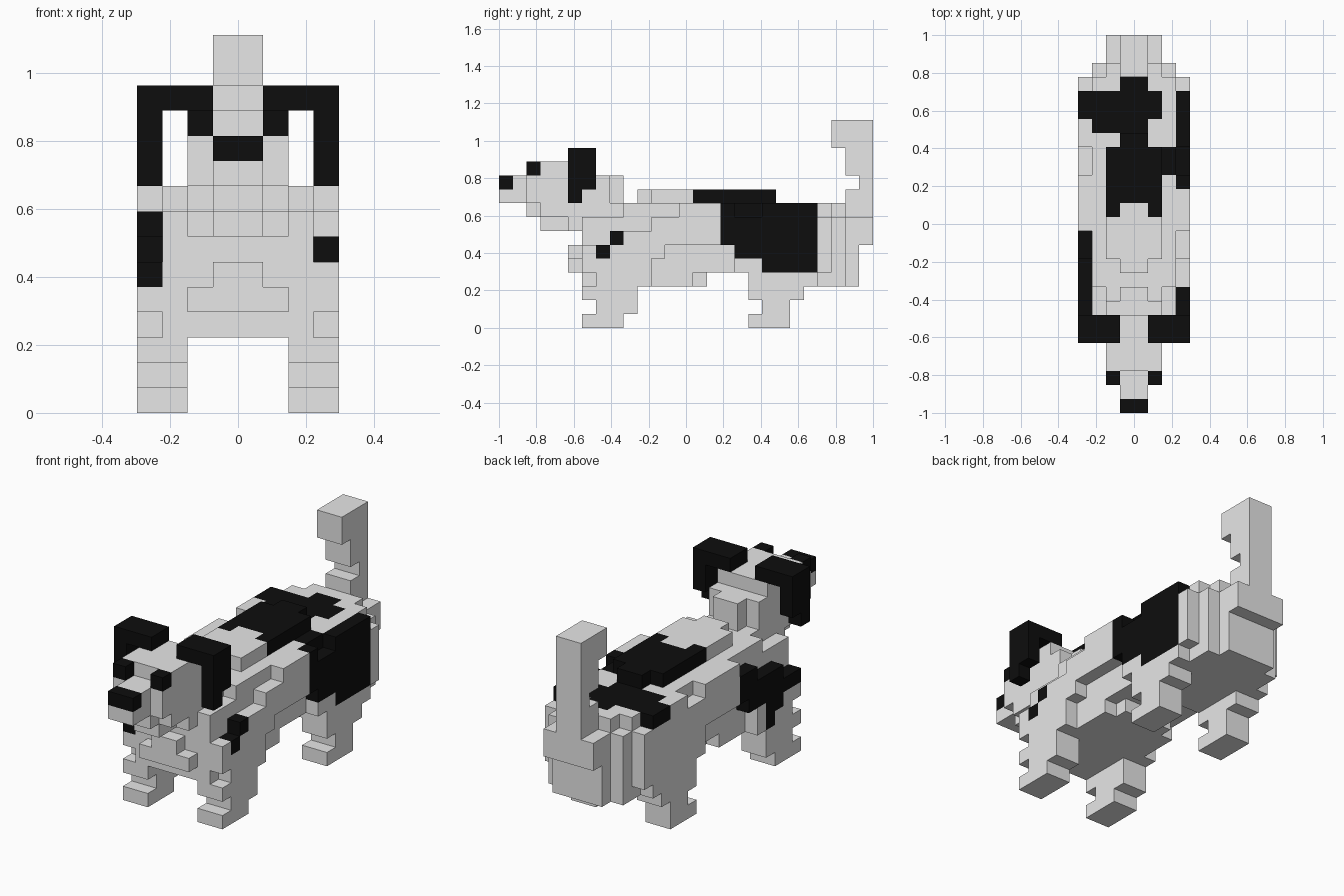
import bpy, bmesh

if "Cube" in bpy.data.objects:
    bpy.data.objects.remove(bpy.data.objects["Cube"])

U = 2 / 27            # one block; the dog is 27 blocks long


def material(name, rgb):
    m = bpy.data.materials.new(name)
    m.diffuse_color = (*rgb, 1)
    m.use_nodes = True
    m.node_tree.nodes["Principled BSDF"].inputs["Base Color"].default_value = m.diffuse_color
    return m


MATS = [material("white_fur", (0.8, 0.8, 0.8)), material("black_fur", (0.004, 0.004, 0.004))]
cells = {}            # (x, y, z) block -> part name
black = set()         # blocks that carry black fur


def block(x0, x1, y0, y1, z0, z1):
    return [(x, y, z) for x in range(x0, x1) for y in range(y0, y1) for z in range(z0, z1)]


def add(part, x0, x1, y0, y1, z0, z1):
    """Box of blocks from x0..x1 on the right, mirrored to the left."""
    for x, y, z in block(x0, x1, y0, y1, z0, z1):
        cells[x, y, z] = cells[-1 - x, y, z] = part


def paint(*box):
    black.update(block(*box))


def paint_both(x0, x1, *rest):
    paint(x0, x1, *rest)
    paint(-x1, -x0, *rest)


# Body core
for y0, y1, z0, z1 in [(6, 15, 3, 9), (15, 18, 4, 9), (18, 25, 3, 9), (25, 26, 3, 8), (26, 27, 6, 8)]:
    add("body", 0, 2, y0, y1, z0, z1)
# Flanks
for y0, y1, z0, z1 in [(6, 9, 3, 8), (9, 14, 3, 9), (14, 18, 4, 9), (18, 24, 3, 9), (24, 25, 3, 8)]:
    add("body", 2, 3, y0, y1, z0, z1)
# Shoulders and hips
for y0, y1, z0, z1 in [(6, 8, 4, 6), (7, 8, 3, 4), (8, 11, 3, 7), (11, 12, 5, 8), (12, 13, 6, 8),
                       (13, 17, 6, 9), (17, 18, 4, 8), (18, 19, 3, 8), (19, 23, 3, 9), (23, 24, 4, 8)]:
    add("body", 3, 4, y0, y1, z0, z1)
# Raised back and chest tuft
add("back", 0, 2, 11, 19, 9, 10)
add("back", 0, 1, 10, 20, 9, 10)
add("chest", 0, 2, 5, 6, 4, 5)
add("chest", 0, 1, 5, 6, 5, 6)
# Head, snout and neck
add("head", 0, 2, 3, 7, 8, 12)
add("head", 0, 2, 2, 3, 9, 11)
add("head", 0, 1, 3, 5, 7, 8)
add("head", 0, 2, 5, 7, 7, 8)
add("snout", 0, 1, 0, 2, 9, 11)
add("snout", 0, 1, 2, 3, 8, 9)
add("neck", 0, 2, 7, 8, 7, 11)
add("neck", 0, 1, 8, 9, 7, 11)
# Eyes and ears
add("eyes", 1, 2, 2, 3, 11, 12)
add("ears", 1, 4, 5, 7, 12, 13)
add("ears", 3, 4, 5, 7, 10, 12)
add("ears", 3, 4, 5, 6, 9, 10)
# Legs
for y0, y1, z in [(6, 9, 0), (7, 10, 1), (6, 10, 2)]:
    add("front_legs", 2, 4, y0, y1, z, z + 1)
for y0, y1, z in [(18, 21, 0), (19, 21, 1), (18, 22, 2)]:
    add("hind_legs", 2, 4, y0, y1, z, z + 1)
# Tail
for y0, y1, z0, z1 in [(25, 27, 8, 10), (26, 27, 10, 11), (25, 27, 11, 13), (24, 27, 13, 15)]:
    add("tail", 0, 1, y0, y1, z0, z1)

# Nose, eyes, ears
paint(-1, 1, 0, 1, 10, 11)
paint_both(1, 2, 2, 3, 11, 12)
paint_both(1, 4, 5, 7, 12, 13)
paint_both(3, 4, 5, 7, 9, 13)
# Saddle and rump markings
paint(-2, 2, 15, 20, 9, 10)
paint_both(1, 2, 14, 15, 9, 10)
paint(-1, 1, 20, 24, 8, 9)
paint(1, 2, 21, 23, 8, 9)
paint(-4, -1, 21, 23, 8, 9)
paint(-3, -1, 20, 21, 8, 9)
# Right hip patch
paint(3, 4, 16, 23, 6, 9)
paint(3, 4, 17, 23, 5, 6)
paint(3, 4, 19, 23, 4, 5)
paint(2, 3, 17, 19, 8, 9)
# Right shoulder spots
paint(3, 4, 8, 9, 6, 7)
paint(3, 4, 7, 8, 5, 6)
# Left shoulder patch
paint(-4, -3, 10, 13, 5, 8)
paint(-4, -3, 8, 10, 4, 7)
paint(-4, -3, 6, 8, 5, 6)
paint(-4, -3, 9, 10, 3, 4)


def build(part):
    """Make one object from the outward-facing sides of its blocks."""
    bm = bmesh.new()
    for c in [c for c, p in cells.items() if p == part]:
        for axis in range(3):
            for s in (0, 1):
                n = list(c)
                n[axis] += 2 * s - 1
                if tuple(n) in cells:
                    continue
                a, b = (axis + 1) % 3, (axis + 2) % 3
                ring = [(0, 0), (1, 0), (1, 1), (0, 1)]
                verts = []
                for da, db in ring if s else ring[::-1]:
                    v = list(c)
                    v[axis] += s
                    v[a] += da
                    v[b] += db
                    verts.append(bm.verts.new((v[0] * U, v[1] * U - 1, v[2] * U)))
                bm.faces.new(verts).material_index = int(c in black)
    bmesh.ops.remove_doubles(bm, verts=bm.verts, dist=U / 100)
    bmesh.ops.dissolve_limit(bm, angle_limit=0.01, verts=bm.verts, edges=bm.edges, delimit={'MATERIAL'})
    me = bpy.data.meshes.new(part)
    bm.to_mesh(me)
    bm.free()
    for m in MATS:
        me.materials.append(m)
    bpy.context.collection.objects.link(bpy.data.objects.new(part, me))


for name in dict.fromkeys(cells.values()):
    build(name)
